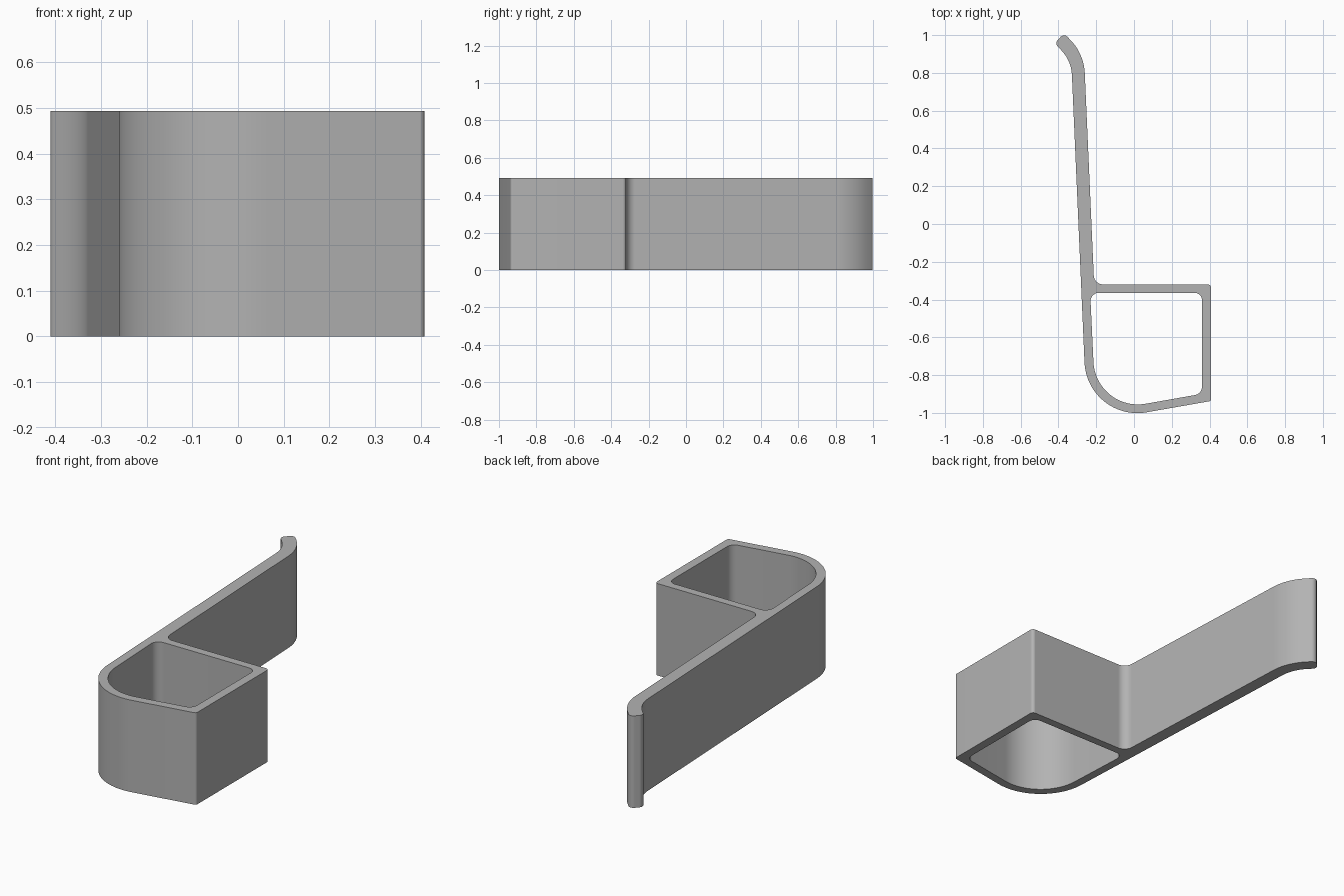
import bpy
import bmesh
import math
from mathutils import Vector

HEIGHT = 0.493

cube = bpy.data.objects.get("Cube")
if cube:
    bpy.data.objects.remove(cube, do_unlink=True)

# Plain grey plastic
grey = bpy.data.materials.new("plain_grey")
grey.use_nodes = True
colour = (0.45, 0.45, 0.45, 1)
grey.diffuse_color = colour
grey.node_tree.nodes["Principled BSDF"].inputs["Base Color"].default_value = colour


def rounded_outline(corners):
    """Replace each (x, y, radius) corner by a tangent arc."""
    points = []
    for i, (x, y, radius) in enumerate(corners):
        corner = Vector((x, y))
        before = (Vector(corners[i - 1][:2]) - corner).normalized()
        after = (Vector(corners[(i + 1) % len(corners)][:2]) - corner).normalized()
        half = before.angle(after) / 2
        centre = corner + (before + after).normalized() * radius / math.sin(half)
        start = corner + before * radius / math.tan(half) - centre
        end = corner + after * radius / math.tan(half) - centre
        sweep = start.angle(end)
        steps = max(5, round(sweep / math.radians(4)))
        for k in range(steps + 1):
            t = k / steps
            arm = (start * math.sin((1 - t) * sweep)
                   + end * math.sin(t * sweep)) / math.sin(sweep)
            points.append(centre + arm)
    return points


# Outside of the clip: box, stem and hooked tip
outer = rounded_outline([
    (0.408, -0.937, 0.012),
    (0.408, -0.32, 0.018),
    (-0.211, -0.32, 0.05),
    (-0.265, 0.90, 0.27),
    (-0.371, 1.01, 0.025),
    (-0.42, 0.956, 0.025),
    (-0.332, 0.865, 0.2),
    (-0.248, -1.052, 0.28),
])

# Opening through the box
opening = rounded_outline([
    (0.36, -0.899, 0.045),
    (0.36, -0.364, 0.04),
    (-0.232, -0.364, 0.045),
    (-0.202, -0.998, 0.235),
])

# Fill the profile between both outlines and extrude it upwards
bm = bmesh.new()
edges = []
for outline in (outer, opening):
    verts = [bm.verts.new((p.x, p.y, 0)) for p in outline]
    edges += [bm.edges.new((verts[i - 1], verts[i])) for i in range(len(verts))]
bmesh.ops.triangle_fill(bm, edges=edges, use_beauty=True)
extruded = bmesh.ops.extrude_face_region(bm, geom=bm.faces[:], use_keep_orig=True)
top = [v for v in extruded["geom"] if isinstance(v, bmesh.types.BMVert)]
bmesh.ops.translate(bm, verts=top, vec=(0, 0, HEIGHT))
bmesh.ops.recalc_face_normals(bm, faces=bm.faces[:])

mesh = bpy.data.meshes.new("clip_body")
bm.to_mesh(mesh)
bm.free()
mesh.materials.append(grey)
clip = bpy.data.objects.new("clip_body", mesh)
bpy.context.collection.objects.link(clip)

# Smooth the rounded walls, keep the rims crisp
bpy.ops.object.select_all(action="DESELECT")
clip.select_set(True)
bpy.context.view_layer.objects.active = clip
bpy.ops.object.shade_smooth_by_angle(angle=math.radians(30))
